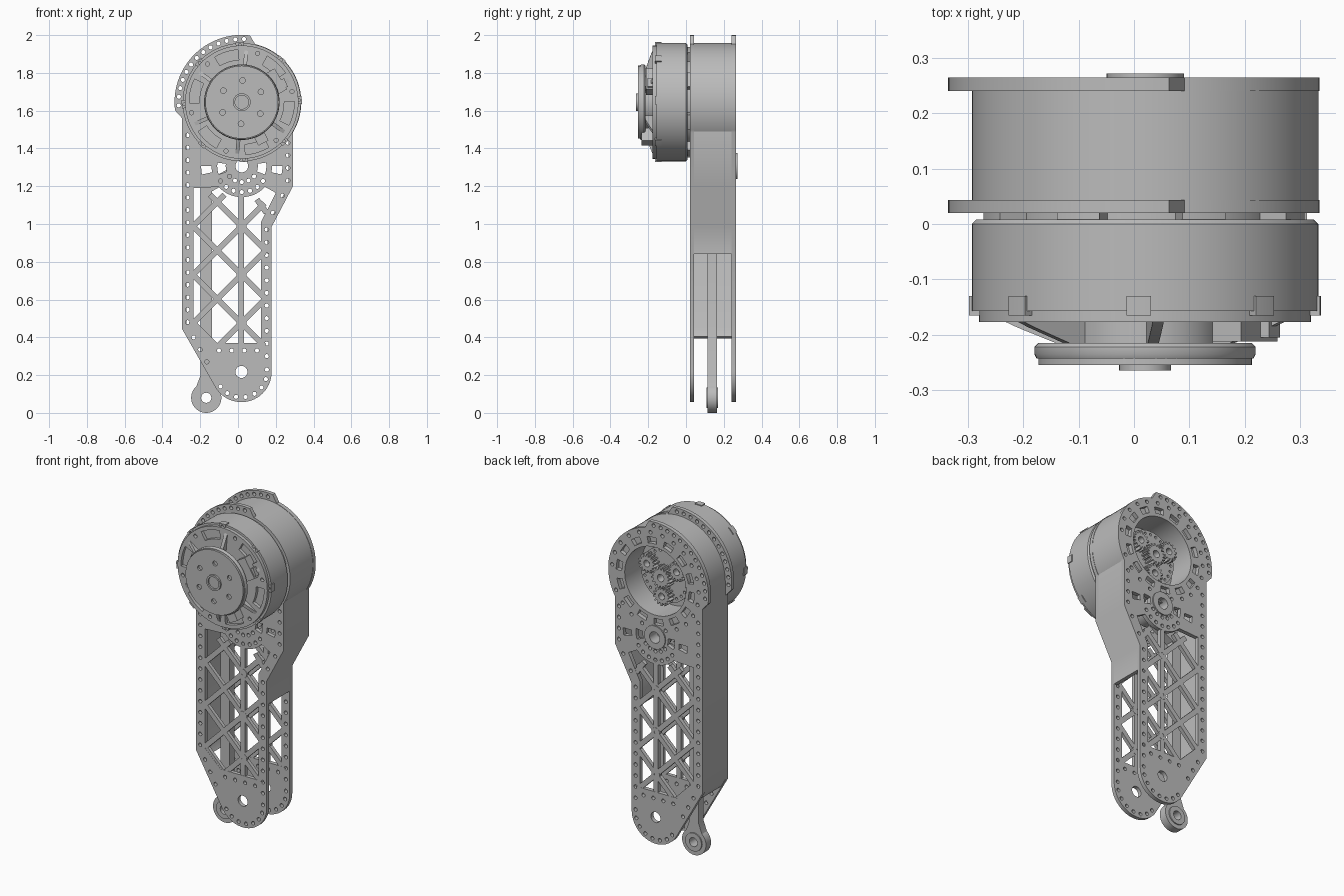
import bpy, bmesh
from math import sin, cos, pi, radians, hypot, atan2

cube = bpy.data.objects.get("Cube")
if cube:
    bpy.data.objects.remove(cube)

metal = bpy.data.materials.new("light grey metal")
metal.use_nodes = True
GREY = (0.5, 0.5, 0.5, 1)
metal.diffuse_color = GREY
metal.node_tree.nodes["Principled BSDF"].inputs["Base Color"].default_value = GREY

HEAD, PIVOT, FOOT, EYE = (0.02, 1.645), (0.02, 1.307), (0.018, 0.217), (-0.168, 0.08)


def finish(ob):
    bpy.ops.object.select_all(action="DESELECT")
    ob.select_set(True)
    bpy.context.view_layer.objects.active = ob
    if ob.type == "CURVE":
        bpy.ops.object.convert(target="MESH")
        ob = bpy.context.object
    bpy.ops.object.shade_smooth_by_angle(angle=radians(30))
    if not ob.data.materials:
        ob.data.materials.append(metal)
    return ob


def polar(c, r, deg):
    return (c[0] + r * cos(radians(deg)), c[1] + r * sin(radians(deg)))


def arc(c, r, a, b, n=24):
    return [polar(c, r, a + (b - a) * i / n) for i in range(n + 1)]


def circle(c, r, n=14):
    return arc(c, r, 0, 360, n)[:-1]


def sector(c, r0, r1, a, b):
    return arc(c, r0, a, b, 8) + arc(c, r1, b, a, 8)


def row(p, q, n, r=0.011):
    return [circle((p[0] + (q[0] - p[0]) * i / (n - 1), p[1] + (q[1] - p[1]) * i / (n - 1)), r)
            for i in range(n)]


def ring_holes(c, R, a, b, n, r=0.011):
    return [circle(p, r) for p in arc(c, R, a, b, n - 1)]


def bar(p, q, w):
    """Rectangle outline of width w from p to q."""
    d = hypot(q[0] - p[0], q[1] - p[1])
    nx, ny = (p[1] - q[1]) / d * w / 2, (q[0] - p[0]) / d * w / 2
    return [(p[0] + nx, p[1] + ny), (q[0] + nx, q[1] + ny), (q[0] - nx, q[1] - ny), (p[0] - nx, p[1] - ny)]


def plate(name, loops, y0, y1):
    """Flat part in the xz plane; the first loop is the outline, the rest are holes."""
    cu = bpy.data.curves.new(name, "CURVE")
    cu.dimensions, cu.fill_mode, cu.extrude = "2D", "BOTH", (y1 - y0) / 2
    for loop in loops:
        s = cu.splines.new("POLY")
        s.points.add(len(loop) - 1)
        for pt, (x, z) in zip(s.points, loop):
            pt.co = (x, z, 0, 1)
        s.use_cyclic_u = True
    ob = bpy.data.objects.new(name, cu)
    bpy.context.collection.objects.link(ob)
    ob.location.y, ob.rotation_euler.x = (y0 + y1) / 2, pi / 2
    return finish(ob)


def lathe(name, profile, steps=72):
    """Turned part about the head axis from (radius, y) points."""
    bm = bmesh.new()
    vs = [bm.verts.new((r, y, 0)) for r, y in profile]
    edges = [bm.edges.new(e) for e in zip(vs, vs[1:])]
    bmesh.ops.spin(bm, geom=vs + edges, cent=(0, 0, 0), axis=(0, 1, 0), angle=2 * pi, steps=steps)
    bmesh.ops.remove_doubles(bm, verts=bm.verts, dist=1e-4)
    bmesh.ops.recalc_face_normals(bm, faces=bm.faces)
    me = bpy.data.meshes.new(name)
    bm.to_mesh(me)
    ob = bpy.data.objects.new(name, me)
    ob.location = (HEAD[0], 0, HEAD[1])
    bpy.context.collection.objects.link(ob)
    return finish(ob)


def gear(c, r, teeth, depth=0.016):
    pts = []
    for i in range(teeth):
        for f, rr in ((0, -depth), (0.3, -depth), (0.45, 0), (0.75, 0)):
            pts.append(polar(c, r + rr, (i + f) * 360 / teeth))
    return pts


# Side plates: outline with rim flange, perimeter holes, pivot slots and lattice window
outline = (arc(HEAD, 0.315, -30.6, 77, 40) + arc(HEAD, 0.356, 83, 187, 40)
           + [(-0.296, 1.56), (-0.296, 0.444)] + arc(FOOT, 0.16, -150, 0, 30)
           + [(0.178, 0.985), (0.291, 1.2)])
window = ([(-0.235, 0.47), (-0.13, 0.37), (0.122, 0.37), (0.122, 1.01), (0.2, 1.165)]
          + arc(PIVOT, 0.165, -42, -138, 16) + [(-0.235, 1.19)])
holes = [window, circle(FOOT, 0.032, 24), circle(PIVOT, 0.034, 24)]
holes += row((-0.267, 0.48), (-0.267, 1.47), 16) + row((0.152, 0.3), (0.152, 0.97), 11)
holes += row((0.264, 1.23), (0.264, 1.43), 4) + row((0.185, 1.06), (0.235, 1.15), 2)
holes += row((-0.235, 0.4), (-0.165, 0.27), 3) + row((-0.1, 0.33), (0.1, 0.33), 4)
holes += ring_holes(FOOT, 0.135, -145, 5, 8) + ring_holes(HEAD, 0.334, 88, 183, 13)
holes += ring_holes(PIVOT, 0.138, -35, -145, 7) + ring_holes(PIVOT, 0.085, -40, -140, 5)
for a, b in ((-20, 8), (172, 200)):
    holes.append(sector(PIVOT, 0.085, 0.13, a, b))
    holes.append(sector(PIVOT, 0.16, 0.215, a + 8, b - 8))
head_holes = [circle(HEAD, 0.205, 64)] + ring_holes(HEAD, 0.29, 5, 335, 22)
for i in range(14):
    a = -18 + i * 360 / 14
    head_holes.append(sector(HEAD, 0.225, 0.262, a - 7, a + 7))
plate("front_plate", [outline] + holes, 0.02, 0.043)
plate("back_plate", [outline] + holes + head_holes, 0.24, 0.265)

# Lattice ribs of both plates
ribs = [((0.018, 0.35), (0.018, 1.16))]
LEFT, RIGHT, STEP = -0.25, 0.14, 0.256
for k in range(5):
    z = 0.22 + k * STEP
    for s in (1, -1):
        ends = []
        for x in (LEFT, RIGHT):
            t, zz = x, z + s * (x - 0.018)
            low, high = 0.355, 1.155
            cz = min(max(zz, low), high)
            ends.append((t + s * (cz - zz), cz))
        if abs(ends[0][0] - ends[1][0]) > 0.05 and LEFT <= min(ends)[0] and max(ends)[0] <= RIGHT:
            ribs.append(tuple(ends))
ribs.append(((0.1, 1.13), (0.15, 1.06)))
for side, y0, y1 in (("front", 0.021, 0.042), ("back", 0.241, 0.264)):
    for i, (p, q) in enumerate(ribs):
        plate(f"{side}_rib_{i}", [bar(p, q, 0.03)], y0, y1)
    for k in range(1, 4):
        c = (0.018, 0.22 + k * STEP)
        plate(f"{side}_node_{k}", [circle(c, 0.027, 20), circle(c, 0.01)], y0 - 0.001, y1 + 0.001)

# Spacer walls between the plates
plate("left_wall", [[(0.291, 1.5), (0.291, 1.2), (0.178, 0.985), (0.178, 0.84), (0.155, 0.84),
                     (0.155, 0.99), (0.268, 1.205), (0.268, 1.5)]], 0.043, 0.24)
plate("right_wall", [[(-0.293, 1.645), (-0.293, 0.444), (-0.265, 0.395), (-0.247, 0.405),
                      (-0.272, 0.45), (-0.272, 1.645)]], 0.043, 0.24)
plate("gear_housing", [circle(HEAD, 0.313, 80), circle(HEAD, 0.206, 64)], 0.043, 0.24)

# Gear set inside the housing
plate("housing_floor", [circle(HEAD, 0.207, 48)], 0.044, 0.1)
plate("gear_carrier", [circle(HEAD, 0.165, 48)] + ring_holes(HEAD, 0.145, 0, 345, 24, 0.008), 0.1, 0.165)
plate("sun_gear", [gear(HEAD, 0.065, 16), circle(HEAD, 0.022, 20)], 0.165, 0.215)
for i in range(3):
    c = polar(HEAD, 0.115, 30 + i * 120)
    plate(f"planet_gear_{i}", [gear(c, 0.058, 14), circle(c, 0.02, 16)], 0.165, 0.205)
plate("pivot_hub", [circle(PIVOT, 0.07, 32), circle(PIVOT, 0.034, 24)], 0.2, 0.272)

# Push link with its eye and crank
x = EYE[0]
plate("push_link", [[(x - 0.06, 0.12), (x - 0.03, 0.2), (x - 0.03, 1.2), (x + 0.03, 1.2),
                     (x + 0.03, 0.2), (x + 0.06, 0.12), (x + 0.03, 0.11), (x - 0.03, 0.11)]], 0.115, 0.163)
plate("link_eye", [circle(EYE, 0.08, 40), circle(EYE, 0.028, 20)], 0.115, 0.163)
plate("link_bearing", [circle(EYE, 0.055, 32), circle(EYE, 0.027, 20)], 0.108, 0.17)
plate("crank_arm", [bar((x, 1.19), (-0.03, 1.27), 0.06)], 0.112, 0.166)
plate("crank_hub", [circle(PIVOT, 0.075, 32), circle(PIVOT, 0.034, 24)], 0.108, 0.17)

# Motor body, mounting tabs and front rim
lathe("motor_body", [(0, 0.008), (0.305, 0.008), (0.313, 0), (0.313, -0.157), (0, -0.157)])
lathe("motor_mount", [(0, 0.022), (0.245, 0.022), (0.245, 0.005), (0, 0.005)])
for i in range(8):
    a = 2 + i * 45
    plate(f"mount_tab_{i}", [sector(HEAD, 0.23, 0.3, a + 14, a + 30)], 0.005, 0.022)
    plate(f"motor_lug_{i}", [sector(HEAD, 0.29, 0.318, a - 4, a + 4), circle(polar(HEAD, 0.303, a), 0.008)],
          -0.165, -0.13)
rim_windows = [sector(HEAD, 0.225, 0.278, a + 9, a + 36) for a in range(-35, 325, 60)]
plate("motor_rim", [circle(HEAD, 0.3, 80)] + rim_windows
      + [circle(polar(HEAD, 0.272, a + 47), 0.011) for a in range(-35, 325, 60)], -0.177, -0.155)

# Sloping ribs from the face disc to the rim
for i in range(6):
    a = radians(-35 + i * 60)
    bm = bmesh.new()
    tri = [bm.verts.new((r, -0.01, y)) for r, y in ((0.12, -0.17), (0.29, -0.17), (0.25, -0.187), (0.16, -0.22), (0.12, -0.22))]
    face = bm.faces.new(tri)
    up = bmesh.ops.extrude_face_region(bm, geom=[face])["geom"]
    bmesh.ops.translate(bm, vec=(0, 0.02, 0), verts=[v for v in up if isinstance(v, bmesh.types.BMVert)])
    for v in bm.verts:
        r, t, y = v.co
        v.co = (HEAD[0] + r * cos(a) - t * sin(a), y, HEAD[1] + r * sin(a) + t * cos(a))
    bmesh.ops.recalc_face_normals(bm, faces=bm.faces)
    me = bpy.data.meshes.new(f"motor_rib_{i}")
    bm.to_mesh(me)
    ob = bpy.data.objects.new(me.name, me)
    bpy.context.collection.objects.link(ob)
    finish(ob)

# Face disc, hub, connector and cable tab
lathe("face_disc", [(0, -0.17), (0.14, -0.17), (0.14, -0.215), (0.193, -0.215), (0.2, -0.222),
                    (0.2, -0.235), (0.196, -0.243), (0, -0.243)])
plate("face_cap", [circle(HEAD, 0.193, 64)] + ring_holes(HEAD, 0.115, 28, 328, 6, 0.015), -0.255, -0.242)
plate("face_hub", [circle(HEAD, 0.047, 36), circle(HEAD, 0.036, 30)], -0.265, -0.25)
plate("connector", [bar(polar(HEAD, 0.22, 14), polar(HEAD, 0.22, 48), 0.06)], -0.212, -0.16)
plate("connector_socket", [bar(polar(HEAD, 0.235, 18), polar(HEAD, 0.235, 30), 0.045)], -0.205, -0.165)
plate("cable_tab", [bar(polar(HEAD, 0.17, -62), polar(HEAD, 0.245, -62), 0.06)], -0.235, -0.17)
